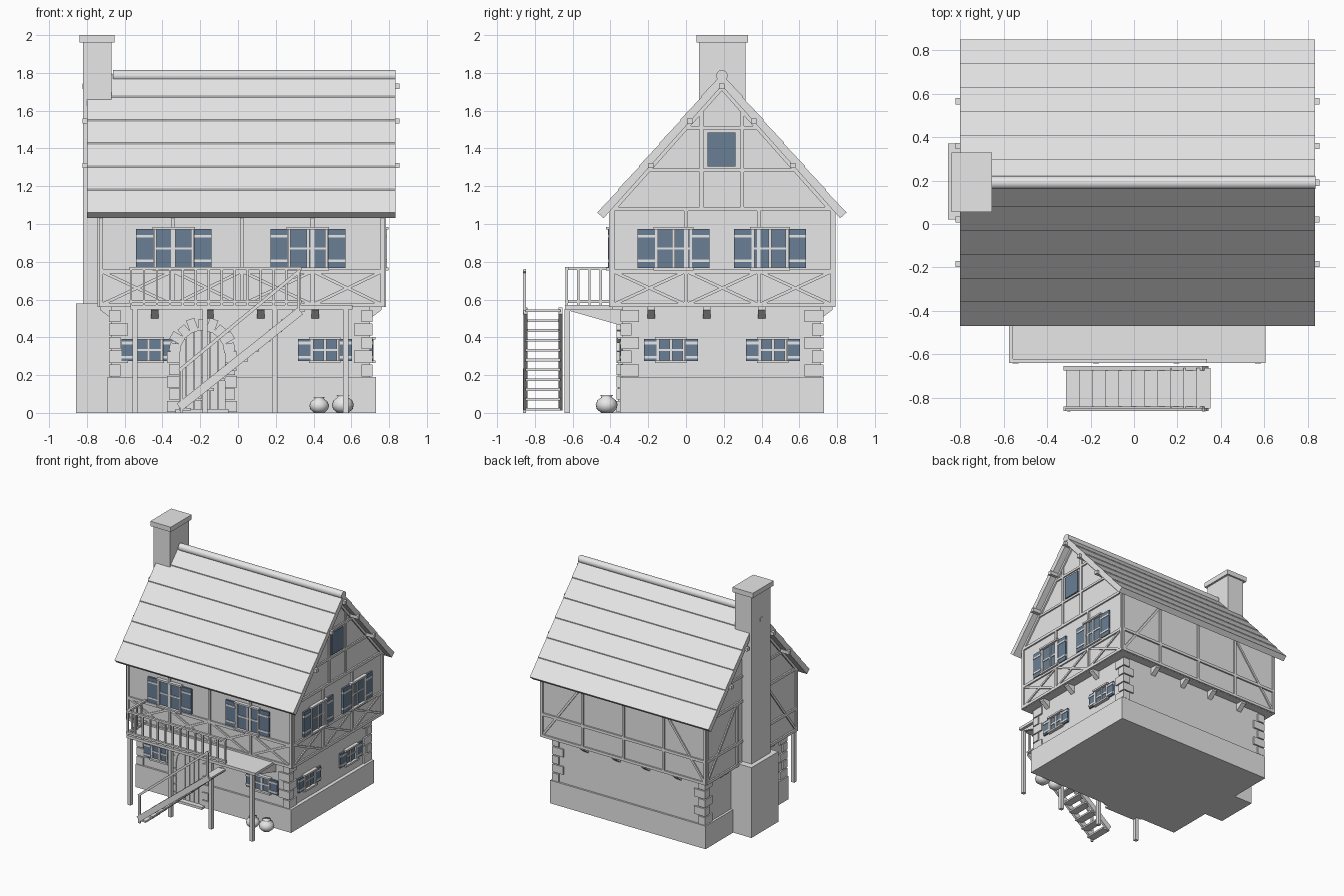
import bpy, bmesh, math
from mathutils import Matrix, Vector

if "Cube" in bpy.data.objects:
    bpy.data.objects.remove(bpy.data.objects["Cube"])


def material(name, rgb):
    m = bpy.data.materials.new(name)
    m.use_nodes = True
    m.diffuse_color = (*rgb, 1)
    m.node_tree.nodes["Principled BSDF"].inputs["Base Color"].default_value = (*rgb, 1)
    return m


GREY = material("pale grey", (0.8, 0.8, 0.8))
BLUE = material("slate blue", (0.14, 0.21, 0.30))
parts = {}


def part(name, mat=GREY):
    if name not in parts:
        parts[name] = (bmesh.new(), mat)
    return parts[name][0]


def box(bm, lo, hi, M=Matrix()):
    lo, hi = Vector(lo), Vector(hi)
    S = Matrix.Diagonal((*(hi - lo), 1))
    bmesh.ops.create_cube(bm, size=1, matrix=M @ Matrix.Translation((lo + hi) / 2) @ S)


def beam(bm, a, b, w=0.02, d=0.02, M=Matrix()):
    # bar from a to b, lying flat against the local xz plane
    a, b = Vector(a), Vector(b)
    x = (b - a).normalized()
    y = Vector((0, 1, 0))
    R = Matrix((x, y, x.cross(y))).transposed().to_4x4()
    S = Matrix.Diagonal(((b - a).length, d, w, 1))
    bmesh.ops.create_cube(bm, size=1, matrix=M @ Matrix.Translation((a + b) / 2) @ R @ S)


def prism(bm, pts, x0, x1, M=Matrix()):
    # extrude a (y, z) outline along x
    f = bm.faces.new([bm.verts.new(M @ Vector((x0, y, z))) for y, z in pts])
    r = bmesh.ops.extrude_face_region(bm, geom=[f])
    vs = [v for v in r["geom"] if isinstance(v, bmesh.types.BMVert)]
    bmesh.ops.translate(bm, verts=vs, vec=M.to_3x3() @ Vector((x1 - x0, 0, 0)))


def turn(deg):
    return Matrix.Rotation(math.radians(deg), 4, "Z")


FRONT, RIGHT, BACK, LEFT = turn(0), turn(90), turn(180), turn(-90)
RIDGE_Y, RIDGE_Z, SLOPE = 0.19, 1.80, 1.12

# Main masses
box(part("plinth"), (-0.69, -0.35, 0), (0.73, 0.73, 0.19))
box(part("ground_floor"), (-0.67, -0.335, 0.19), (0.70, 0.715, 0.565))
prism(part("upper_floor"), [(-0.395, 0.56), (0.78, 0.56), (0.78, 1.07),
                            (RIDGE_Y, 1.74), (-0.395, 1.07)], -0.73, 0.77)

# Chimney
box(part("chimney_base"), (-0.857, 0.02, 0), (-0.66, 0.37, 0.58))
box(part("chimney_stack"), (-0.82, 0.07, 0.58), (-0.67, 0.315, 1.96))
box(part("chimney_cap"), (-0.84, 0.055, 1.96), (-0.653, 0.328, 2.0))

# Roof: overlapping courses on both slopes
ROWS, RUN, STEP = 6, 0.66, 0.007
for s in (-1, 1):
    at = lambda t, drop: (RIDGE_Y + s * RUN * t, RIDGE_Z - SLOPE * RUN * t - drop)
    outline = []
    for i in range(ROWS):
        outline += [at(i / ROWS, STEP), at((i + 1) / ROWS, 0)]
    y, z = outline[-1]
    outline += [(y - s * 0.034, z - 0.03), (RIDGE_Y, RIDGE_Z - 0.068)]
    prism(part("roof"), outline, -0.80, 0.833)
bmesh.ops.create_cone(part("ridge_cap"), cap_ends=True, segments=24, radius1=0.03, radius2=0.03,
                      depth=1.495, matrix=Matrix.Translation((0.087, RIDGE_Y, 1.785))
                      @ Matrix.Rotation(math.pi / 2, 4, "Y"))
for dy, z in ((-0.375, 1.31), (-0.17, 1.545), (0, 1.73), (0.17, 1.545), (0.375, 1.31)):
    y = RIDGE_Y + dy
    box(part("purlins"), (-0.822, y - 0.014, z - 0.014), (0.855, y + 0.014, z + 0.014))

# Timber frame: side, face distance, post positions, top, braced with crosses
WALLS = (("front", FRONT, 0.395, (-0.725, -0.345, 0.02, 0.395, 0.765), True),
         ("right", RIGHT, 0.77, (-0.388, 0, 0.385, 0.775), True),
         ("back", BACK, 0.78, (-0.765, -0.395, -0.02, 0.345, 0.725), False),
         ("left", LEFT, 0.73, (-0.775, -0.385, 0, 0.388), False))
LOW, RAIL, TOP = 0.572, 0.75, 1.08
for name, M, out, posts, crosses in WALLS:
    bm, y = part(name + "_timbers"), -out
    for u in posts:
        beam(bm, (u, y, LOW), (u, y, TOP), 0.02, 0.025, M)
    for z in (LOW, RAIL, TOP):
        beam(bm, (posts[0] - 0.01, y, z), (posts[-1] + 0.01, y, z), 0.022, 0.025, M)
    if crosses:
        for a, b in zip(posts, posts[1:]):
            beam(bm, (a, y, LOW), (b, y, RAIL), 0.016, 0.017, M)
            beam(bm, (a, y, RAIL), (b, y, LOW), 0.016, 0.017, M)
    else:
        beam(bm, (posts[0], y, LOW), (posts[1], y, TOP), 0.018, 0.018, M)
        beam(bm, (posts[-1], y, LOW), (posts[-2], y, TOP), 0.018, 0.018, M)

# Gable framing on both ends
for name, M, out, s in (("right", RIGHT, 0.77, 1), ("left", LEFT, 0.73, -1)):
    bm, y, c = part(name + "_gable_timbers"), -out, RIDGE_Y * s
    for z in (1.285, 1.51):
        half = (1.74 - z) / SLOPE
        beam(bm, (c - half, y, z), (c + half, y, z), 0.018, 0.022, M)
    for k in (-1, 1):
        beam(bm, (c + k * 0.108, y, TOP), (c + k * 0.108, y, 1.61), 0.02, 0.022, M)
        beam(bm, (c + k * 0.57, y, 1.08), (c, y, 1.72), 0.02, 0.025, M)
box(part("gable_window", BLUE), (0.113, -0.779, 1.305), (0.262, -0.76, 1.485), RIGHT)


def window(name, M, u, out, half, z0, z1, shutter):
    fr, gl, y = part(name + "_frame"), part(name + "_glass", BLUE), -out
    box(gl, (u - half, y - 0.006, z0), (u + half, y + 0.01, z1), M)
    t = 0.014
    for z in (z0, z1):
        box(fr, (u - half - 0.008, y - 0.028, z - t / 2), (u + half + 0.008, y, z + t / 2), M)
    for k in (-1, 1):
        e = u + k * (half - t / 2)
        box(fr, (e - t / 2, y - 0.018, z0), (e + t / 2, y, z1), M)
        # shutter leaf with two pale battens
        c = u + k * (half + shutter / 2)
        w = shutter / 2 - 0.002
        box(part(name + "_shutters", BLUE), (c - w, y - 0.014, z0 + 0.004), (c + w, y, z1 - 0.004), M)
        for f in (0.2, 0.8):
            z = z0 + f * (z1 - z0)
            box(fr, (c - w, y - 0.018, z - 0.007), (c + w, y, z + 0.007), M)
    m = (z0 + z1) / 2
    box(fr, (u - 0.008, y - 0.014, z0), (u + 0.008, y, z1), M)
    box(fr, (u - half, y - 0.012, m - 0.006), (u + half, y, m + 0.006), M)


for side, M, out, us, half in (("front", FRONT, 0.395, (-0.34, 0.37), 0.105),
                               ("right", RIGHT, 0.77, (-0.066, 0.445), 0.097)):
    for i, u in enumerate(us):
        window(f"{side}_upper_window_{i + 1}", M, u, out, half, 0.762, 0.978, 0.096)
for side, M, out, us in (("front", FRONT, 0.335, (-0.475, 0.46)), ("right", RIGHT, 0.70, (-0.08, 0.46))):
    for i, u in enumerate(us):
        window(f"{side}_lower_window_{i + 1}", M, u, out, 0.075, 0.27, 0.395, 0.07)

# Corner stones, alternating long and short
for i in range(5):
    z = 0.193 + i * 0.072
    a, b = (0.10, 0.06) if i % 2 else (0.06, 0.10)
    for x, sx in ((-0.683, 1), (0.713, -1)):
        for y, sy in ((-0.348, 1), (0.728, -1)):
            p, q = (x, y), (x + sx * a, y + sy * b)
            box(part("corner_stones"), (min(p[0], q[0]), min(p[1], q[1]), z),
                (max(p[0], q[0]), max(p[1], q[1]), z + 0.064))

# Wedge corbels under the overhang
for M, out, us in ((FRONT, 0.335, (-0.44, -0.15, 0.12, 0.41)), (RIGHT, 0.70, (-0.185, 0.11, 0.40)),
                   (BACK, 0.715, (-0.41, -0.12, 0.15, 0.44)), (LEFT, 0.67, (-0.50, 0.10))):
    for u in us:
        prism(part("corbels"), [(-out, 0.50), (-out, 0.56), (-out - 0.06, 0.56), (-out - 0.06, 0.545)],
              u - 0.02, u + 0.02, M)

# Arched plank door with stone surround
DX, DZ, DR = -0.19, 0.32, 0.125
planks = 6
for i in range(planks):
    x0 = DX - DR + i * 2 * DR / planks
    mid = x0 + DR / planks - DX
    box(part("door"), (x0 + 0.002, -0.36, 0.01),
        (x0 + 2 * DR / planks - 0.002, -0.33, DZ + math.sqrt(DR * DR - mid * mid)))
for i in range(9):
    R = Matrix.Translation((DX, 0, DZ)) @ Matrix.Rotation(math.radians(-80 + 20 * i), 4, "Y")
    box(part("door_arch"), (-0.023, -0.368, DR - 0.01), (0.023, -0.33, DR + 0.05 + 0.012 * (i % 2)), R)
for i in range(5):
    w = 0.05 if i % 2 else 0.06
    for k in (-1, 1):
        a, b = sorted((DX + k * (DR - 0.005), DX + k * (DR + w)))
        box(part("door_jambs"), (a, -0.368, 0.005 + i * 0.065), (b, -0.33, 0.064 + i * 0.065))
box(part("door_step"), (DX - 0.14, -0.40, 0), (DX + 0.14, -0.34, 0.02))

# Balcony
box(part("balcony_deck"), (-0.57, -0.64, 0.548), (0.605, -0.39, 0.57))
for x in (-0.545, -0.175, 0.195, 0.57):
    box(part("balcony_posts"), (x - 0.014, -0.642, 0), (x + 0.014, -0.614, 0.55))
    prism(part("balcony_brackets"), [(-0.335, 0.46), (-0.335, 0.55), (-0.615, 0.55), (-0.615, 0.54)],
          x - 0.012, x + 0.012)
rail = part("balcony_railing")
for z in (0.59, 0.765):
    box(rail, (-0.575, -0.64, z - 0.008), (0.335, -0.622, z + 0.008))
    box(rail, (-0.575, -0.64, z - 0.008), (-0.557, -0.395, z + 0.008))
for i in range(14):
    x = -0.566 + i * 0.0685
    box(rail, (x - 0.006, -0.637, 0.565), (x + 0.006, -0.625, 0.765))
for i in range(1, 4):
    y = -0.631 + i * 0.06
    box(rail, (-0.572, y - 0.006, 0.565), (-0.56, y + 0.006, 0.765))

# Side stair with outer handrail
X0, X1, H = -0.31, 0.33, 0.56
for y in (-0.85, -0.664):
    beam(part("stair_stringers"), (X0, y, 0.03), (X1, y, H - 0.02), 0.045, 0.02)
for i in range(11):
    x, z = X0 + 0.03 + i * 0.06, 0.02 + i * 0.052
    box(part("stair_treads"), (x - 0.032, -0.85, z - 0.007), (x + 0.032, -0.664, z + 0.007))
for x, z in ((X0 + 0.01, 0), (X1 - 0.01, H - 0.04)):
    box(part("stair_handrail"), (x - 0.008, -0.862, z), (x + 0.008, -0.846, z + 0.235))
beam(part("stair_handrail"), (X0, -0.854, 0.225), (X1, -0.854, 0.755), 0.018, 0.014)

# Round pots
for x, r in ((0.43, 0.052), (0.555, 0.058)):
    bm = part("pots")
    prof = [(0, 0), (0.5, 0), (0.9, 0.35), (1, 0.75), (0.85, 1.15), (0.5, 1.4), (0.45, 1.5), (0.6, 1.62), (0, 1.62)]
    vs = [bm.verts.new((x + a * r, -0.42, b * r)) for a, b in prof]
    es = [bm.edges.new(p) for p in zip(vs, vs[1:])]
    bmesh.ops.spin(bm, geom=vs + es, cent=(x, -0.42, 0), axis=(0, 0, 1), angle=math.tau, steps=20)
    bmesh.ops.remove_doubles(bm, verts=bm.verts, dist=0.0005)

# Turn every part into an object
for name, (bm, mat) in parts.items():
    bmesh.ops.recalc_face_normals(bm, faces=bm.faces)
    if name in ("pots", "ridge_cap"):
        for f in bm.faces:
            f.smooth = len(f.verts) <= 4
    me = bpy.data.meshes.new(name)
    bm.to_mesh(me)
    bm.free()
    me.materials.append(mat)
    bpy.context.collection.objects.link(bpy.data.objects.new(name, me))
